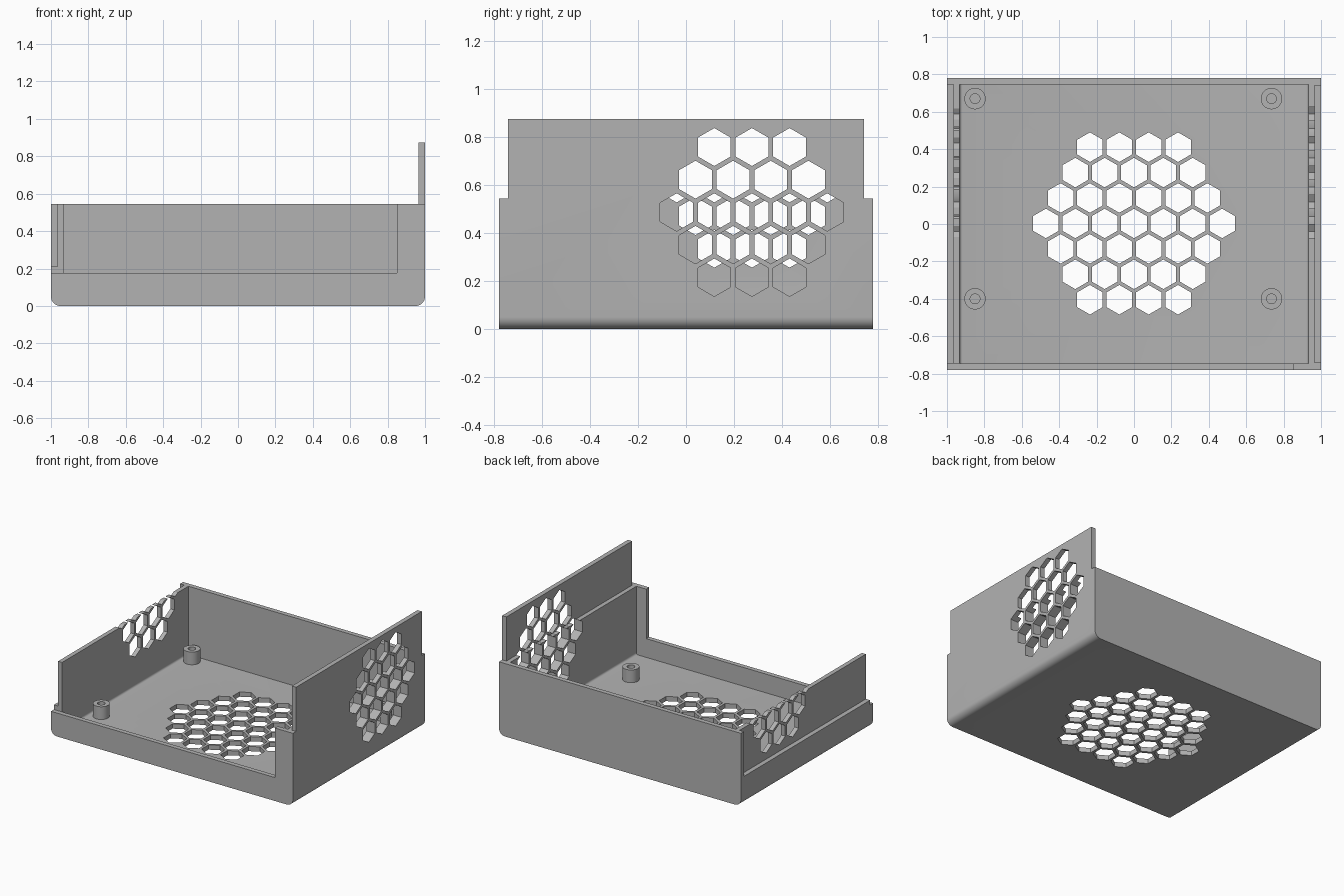
import bpy, bmesh, math
from mathutils import Vector

if "Cube" in bpy.data.objects:
    bpy.data.objects.remove(bpy.data.objects["Cube"], do_unlink=True)

grey = bpy.data.materials.new("matte grey")
grey.use_nodes = True
colour = (0.45, 0.45, 0.45, 1)
grey.diffuse_color = colour
grey.node_tree.nodes["Principled BSDF"].inputs["Base Color"].default_value = colour

# Main dimensions
HALF_Y, IN_Y = 0.78, 0.745      # outer and inner depth
LEAF, IN_X = 0.965, 0.932       # wall split line and inner width
RIM, TALL = 0.545, 0.875        # rim and tall panel heights
FLOOR, LIP, LEDGE = 0.035, 0.175, 0.21


def finish(name, bm):
    bmesh.ops.recalc_face_normals(bm, faces=bm.faces)
    mesh = bpy.data.meshes.new(name)
    bm.to_mesh(mesh)
    bm.free()
    ob = bpy.data.objects.new(name, mesh)
    bpy.context.collection.objects.link(ob)
    mesh.materials.append(grey)
    return ob


def prism(bm, points, depth):
    """Extrude a closed outline along a vector."""
    face = bm.faces.new([bm.verts.new(p) for p in points])
    out = bmesh.ops.extrude_face_region(bm, geom=[face])
    moved = [g for g in out["geom"] if isinstance(g, bmesh.types.BMVert)]
    bmesh.ops.translate(bm, verts=moved, vec=depth)


def trough(name, half_x, half_y, z0, z1, radius, steps):
    """Block with its two lower long edges rounded."""
    pts = []
    for side, start in ((-1, math.pi), (1, 1.5 * math.pi)):
        for i in range(steps + 1):
            a = start + i / steps * math.pi / 2
            pts.append((side * (half_x - radius) + radius * math.cos(a), -half_y,
                        z0 + radius + radius * math.sin(a)))
    pts += [(half_x, -half_y, z1), (-half_x, -half_y, z1)]
    bm = bmesh.new()
    prism(bm, pts, Vector((0, 2 * half_y, 0)))
    return finish(name, bm)


def block(name, x0, x1, y0, y1, z0, z1):
    bm = bmesh.new()
    prism(bm, [(x0, y0, z0), (x1, y0, z0), (x1, y1, z0), (x0, y1, z0)],
          Vector((0, 0, z1 - z0)))
    return finish(name, bm)


def honeycomb(name, origin, across, up, through, rings):
    """Hexagonal field of pointed-top prisms."""
    pitch, radius = 0.157, 0.079
    origin, across, up = Vector(origin), Vector(across), Vector(up)
    bm = bmesh.new()
    for row in range(-rings, rings + 1):
        count = 2 * rings + 1 - abs(row)
        for i in range(count):
            c = origin + across * pitch * (i - (count - 1) / 2) + up * pitch * row * math.sqrt(0.75)
            corners = [math.radians(30 + 60 * k) for k in range(6)]
            prism(bm, [c + radius * (across * math.cos(a) + up * math.sin(a))
                       for a in corners], Vector(through))
    return finish(name, bm)


def cut(target, cutter):
    cutter.hide_render = True
    mod = target.modifiers.new("cut", "BOOLEAN")
    mod.operation, mod.solver, mod.object = "DIFFERENCE", "EXACT", cutter
    bpy.context.view_layer.objects.active = target
    bpy.ops.object.modifier_apply(modifier=mod.name)
    bpy.data.objects.remove(cutter, do_unlink=True)


def smooth(ob):
    bpy.ops.object.select_all(action="DESELECT")
    ob.select_set(True)
    bpy.context.view_layer.objects.active = ob
    bpy.ops.object.shade_smooth_by_angle(angle=math.radians(30))


# Case body, hollowed out
body = trough("case_body", 1, HALF_Y, 0, TALL, 0.05, 8)
cut(body, trough("cavity", IN_X, IN_Y, FLOOR, 1.2, 0.015, 4))
# Rim, leaving the tall panel on one side
cut(body, block("rim_cut", -1.2, LEAF, -1, 1, RIM, 1.2))
for s in (-1, 1):
    cut(body, block("panel_end_cut", 0.9, 1.2, *sorted((s * 0.742, s)), RIM, 1.2))
# Front opening and the stepped outer ledge opposite the panel
cut(body, block("front_cut", -1.2, 0.85, -1, -IN_Y, LIP, 1.2))
cut(body, block("ledge_cut", -1.2, -LEAF, -IN_Y, IN_Y, LEDGE, 1.2))
# Vents
cut(body, honeycomb("floor_vent", (0, 0.003, -0.1), (1, 0, 0), (0, 1, 0), (0, 0, 0.2), 3))
cut(body, honeycomb("panel_vent", (0.85, 0.275, 0.487), (0, 1, 0), (0, 0, 1), (0.3, 0, 0), 2))
cut(body, honeycomb("side_vent", (-1.15, 0.275, 0.607), (0, 1, 0), (0, 0, 1), (0.3, 0, 0), 2))
smooth(body)

# Screw posts with blind holes
for x in (-0.85, 0.735):
    for y in (-0.4, 0.67):
        bm = bmesh.new()
        outline = [(0.057, 0.03), (0.057, 0.13), (0.026, 0.13), (0.026, 0.037), (0, 0.037)]
        verts = [bm.verts.new((r, 0, z)) for r, z in outline]
        edges = [bm.edges.new(pair) for pair in zip(verts, verts[1:])]
        bmesh.ops.spin(bm, geom=verts + edges, cent=(0, 0, 0), axis=(0, 0, 1),
                       angle=2 * math.pi, steps=32)
        bmesh.ops.remove_doubles(bm, verts=bm.verts, dist=0.0001)
        post = finish("screw_post", bm)
        post.location = (x, y, 0)
        smooth(post)
